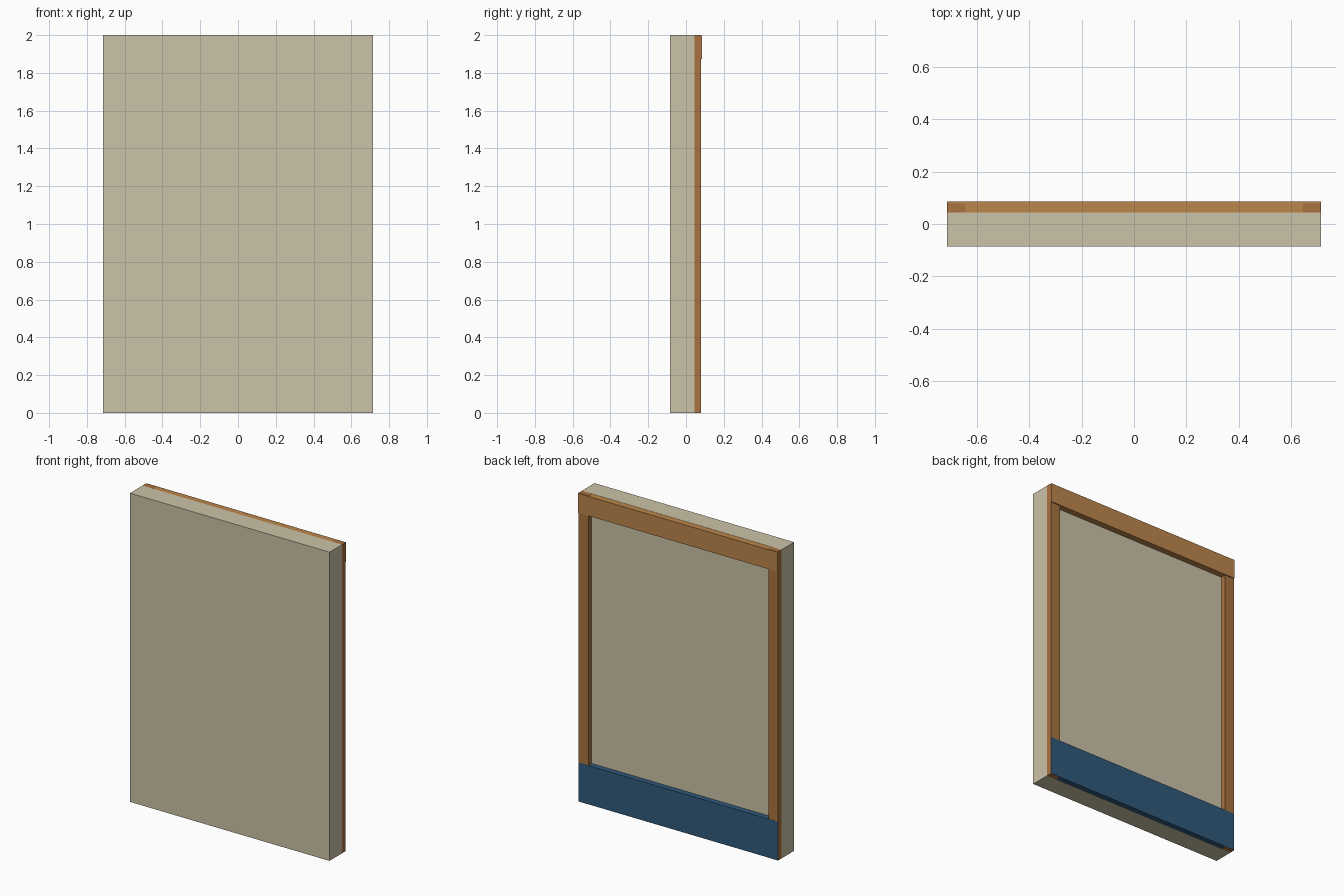
import bpy

if "Cube" in bpy.data.objects:
    bpy.data.objects.remove(bpy.data.objects["Cube"])

W, H = 0.715, 2.0          # half width, height
BACK = 0.044               # rear face of the panel
EPS = 0.001                # keeps overlapping boards from being coplanar


def material(name, rgb):
    m = bpy.data.materials.new(name)
    m.diffuse_color = (*rgb, 1)
    m.use_nodes = True
    m.node_tree.nodes["Principled BSDF"].inputs["Base Color"].default_value = m.diffuse_color
    return m


def board(name, x, y, z, mat):
    """Box from (min, max) ranges on each axis."""
    mid = [(a + b) / 2 for a, b in (x, y, z)]
    bpy.ops.mesh.primitive_cube_add(size=1, location=mid)
    ob = bpy.context.object
    ob.name = name
    ob.scale = [b - a for a, b in (x, y, z)]
    bpy.ops.object.transform_apply(location=False, rotation=False, scale=True)
    ob.data.materials.append(mat)
    return ob


cream = material("cream_panel", (0.60, 0.54, 0.39))
oak = material("side_wood", (0.40, 0.17, 0.05))
pale_oak = material("rail_wood", (0.50, 0.24, 0.07))
blue = material("blue_board", (0.03, 0.10, 0.20))

# Thick main slab
board("panel", (-W, W), (-0.085, BACK), (0, H), cream)

# Upright battens on the rear edges
for side, x in (("left", (-W, -0.645)), ("right", (0.645, W))):
    board(side + "_batten", x, (BACK, 0.079), (0, H), oak)

# Slightly proud top rail
board("top_rail", (-W + EPS, W - EPS), (BACK, 0.085), (1.873, H - EPS), pale_oak)

# Kick board across the bottom
board("kick_board", (-W + EPS, W - EPS), (BACK, 0.079 + EPS), (EPS, 0.252), blue)
